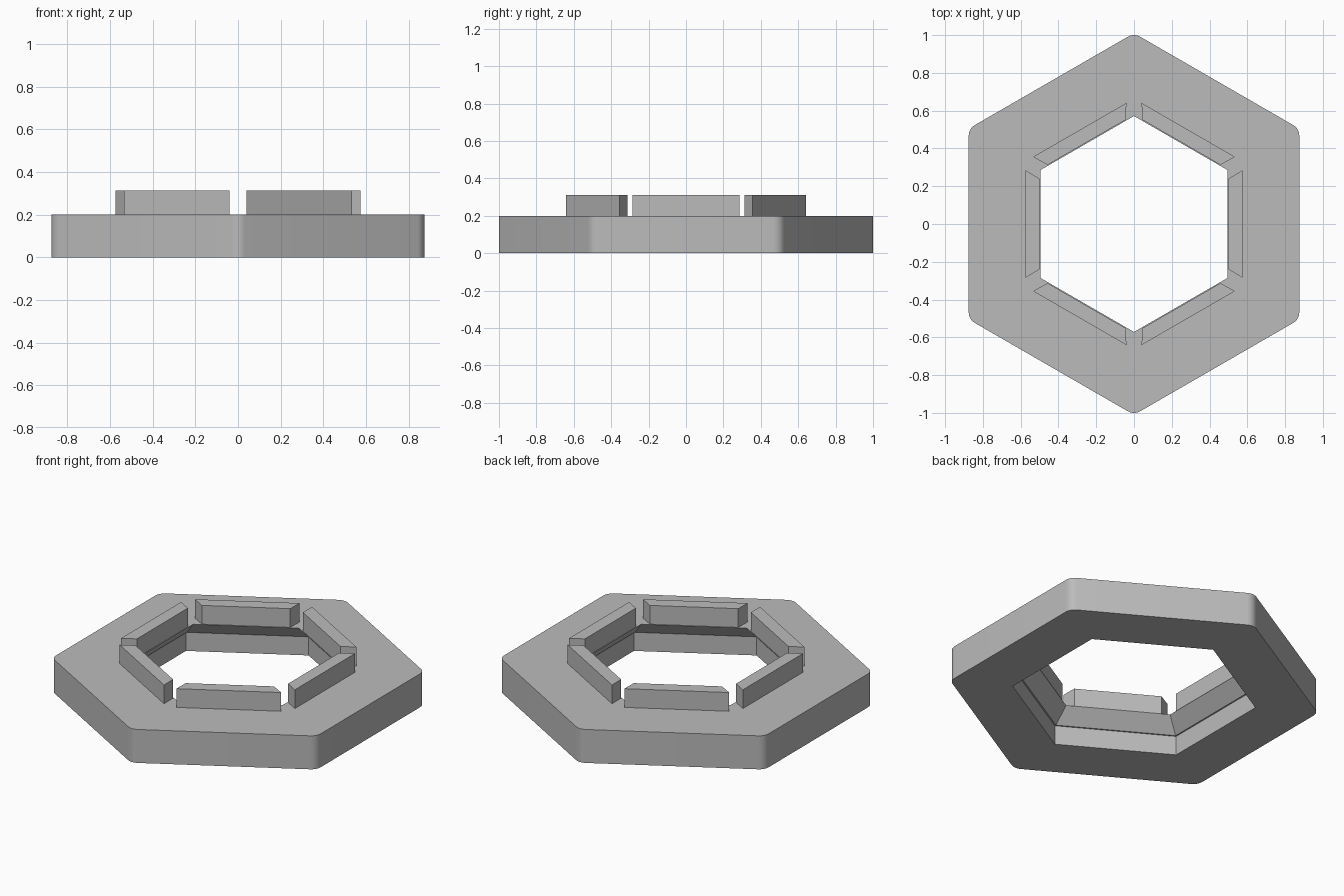
import bpy, bmesh, math
from mathutils import Matrix, Vector

cube = bpy.data.objects.get("Cube")
if cube:
    bpy.data.objects.remove(cube)

grey = bpy.data.materials.new("plain grey")
grey.use_nodes = True
colour = (0.5, 0.5, 0.5, 1)
grey.diffuse_color = colour
grey.node_tree.nodes["Principled BSDF"].inputs["Base Color"].default_value = colour

CORNER_STEPS = 8


def hexagon(apothem, z, radius=0.0):
    """Hexagon outline with flats facing +-x and rounded corners."""
    points = []
    for side in range(6):
        middle = math.radians(30 + 60 * side)
        reach = (apothem - radius) / math.cos(math.pi / 6)
        for step in range(CORNER_STEPS + 1):
            angle = middle + math.radians(60 * step / CORNER_STEPS - 30)
            points.append((reach * math.cos(middle) + radius * math.cos(angle),
                           reach * math.sin(middle) + radius * math.sin(angle), z))
    return points


def finish(bm, name):
    bmesh.ops.recalc_face_normals(bm, faces=bm.faces)
    mesh = bpy.data.meshes.new(name)
    bm.to_mesh(mesh)
    bm.free()
    mesh.materials.append(grey)
    obj = bpy.data.objects.new(name, mesh)
    bpy.context.collection.objects.link(obj)
    return obj


# Hexagonal ring: outer wall, top, sloping lip, small ledge, lower wall, base
bm = bmesh.new()
sections = [(0.875, 0, 0.065), (0.875, 0.2, 0.065), (0.495, 0.2, 0),
            (0.57, 0.115, 0), (0.578, 0.115, 0), (0.578, 0, 0)]
loops = [[bm.verts.new(p) for p in hexagon(*s)] for s in sections]
for low, high in zip(loops, loops[1:] + loops[:1]):
    for i in range(len(low)):
        j = (i + 1) % len(low)
        bm.faces.new((low[i], low[j], high[j], high[i]))
bmesh.ops.remove_doubles(bm, verts=bm.verts, dist=0.0005)
ring = finish(bm, "hexagonal_ring")
bpy.context.view_layer.objects.active = ring
ring.select_set(True)
bpy.ops.object.shade_smooth_by_angle(angle=math.radians(25))
ring.select_set(False)

# Six upright tabs with mitred ends around the opening
for n in range(6):
    bm = bmesh.new()
    outline = [(0.5, -0.24), (0.575, -0.285), (0.575, 0.285), (0.5, 0.24)]
    base = bm.faces.new([bm.verts.new((x, y, 0.2)) for x, y in outline])
    top = bmesh.ops.extrude_face_region(bm, geom=[base], use_keep_orig=True)
    bmesh.ops.translate(bm, vec=Vector((0, 0, 0.112)),
                        verts=[v for v in top["geom"] if isinstance(v, bmesh.types.BMVert)])
    bmesh.ops.rotate(bm, verts=bm.verts, cent=(0, 0, 0),
                     matrix=Matrix.Rotation(math.radians(60 * n), 3, "Z"))
    finish(bm, f"tab_{n + 1}")
